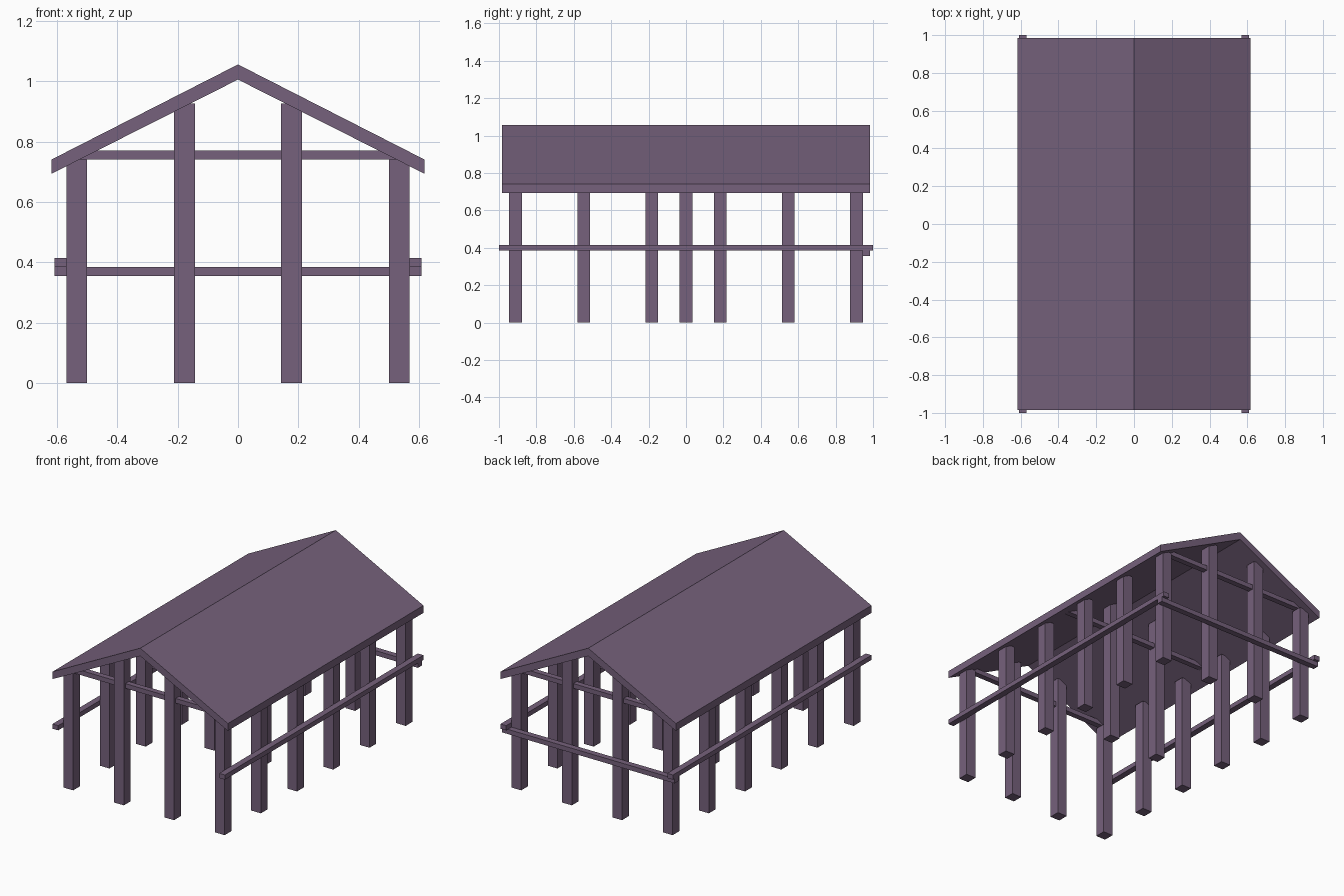
import bpy, bmesh

if "Cube" in bpy.data.objects:
    bpy.data.objects.remove(bpy.data.objects["Cube"])

mat = bpy.data.materials.new("mauve_wood")
mat.diffuse_color = (0.18, 0.12, 0.20, 1)
mat.use_nodes = True
mat.node_tree.nodes["Principled BSDF"].inputs["Base Color"].default_value = mat.diffuse_color


def finish(name, bm):
    bmesh.ops.recalc_face_normals(bm, faces=bm.faces)
    mesh = bpy.data.meshes.new(name)
    bm.to_mesh(mesh)
    bm.free()
    mesh.materials.append(mat)
    obj = bpy.data.objects.new(name, mesh)
    bpy.context.collection.objects.link(obj)
    return obj


def box(name, x, y, z):
    """Box spanning the (low, high) range on each axis."""
    bm = bmesh.new()
    bmesh.ops.create_cube(bm, size=1)
    for v in bm.verts:
        v.co = [(a + b) / 2 + c * (b - a) for (a, b), c in zip((x, y, z), v.co)]
    return finish(name, bm)


def around(c, width):
    return (c - width / 2, c + width / 2)


POST = 0.068
END_Y = 0.912

# Gabled roof slab: chevron profile extruded along y
profile = [(-0.618, 0.74), (0, 1.055), (0.618, 0.74),
           (0.618, 0.693), (0, 1.005), (-0.618, 0.693)]
bm = bmesh.new()
front = [bm.verts.new((x, -0.985, z)) for x, z in profile]
back = [bm.verts.new((x, 0.985, z)) for x, z in profile]
for i in range(6):
    j = (i + 1) % 6
    bm.faces.new((front[i], front[j], back[j], back[i]))
for ring in (front, back):
    bm.faces.new((ring[0], ring[1], ring[4], ring[5]))
    bm.faces.new((ring[1], ring[2], ring[3], ring[4]))
finish("roof", bm)

for side, s in (("left", -1), ("right", 1)):
    # Outer posts along each long side
    for i in range(6):
        y = -END_Y + i * 2 * END_Y / 5
        box(f"{side}_side_post_{i + 1}", around(s * 0.534, POST), around(y, POST), (0, 0.74))
    # Tall inner posts carrying the roof
    for row, y in (("front", -END_Y), ("middle", 0), ("back", END_Y)):
        box(f"{row}_{side}_inner_post", around(s * 0.177, POST), around(y, POST), (0, 0.925))
    # Long side rail
    box(f"{side}_rail", around(s * 0.588, 0.04), (-1, 1), (0.385, 0.415))

# Tie beams across the three frames
for row, y in (("front", -END_Y), ("middle", 0), ("back", END_Y)):
    box(f"{row}_tie_beam", (-0.535, 0.535), around(y, 0.036), (0.74, 0.77))

# Low rail across the back
box("back_rail", (-0.608, 0.608), (0.945, 0.983), (0.355, 0.385))
